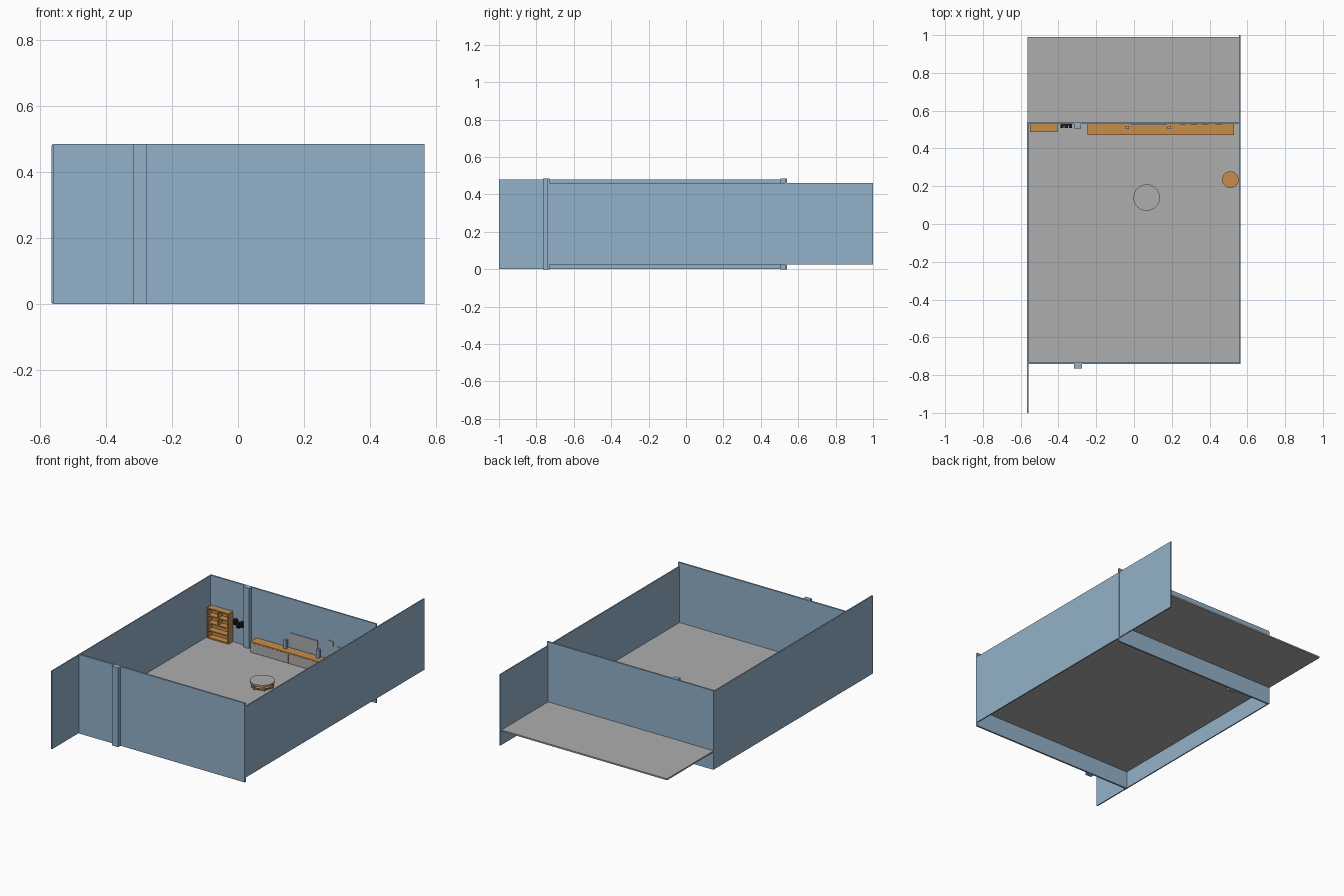
import bpy, bmesh, math
from mathutils import Matrix

if "Cube" in bpy.data.objects:
    bpy.data.objects.remove(bpy.data.objects["Cube"])


def mat(name, rgb):
    m = bpy.data.materials.new(name)
    m.diffuse_color = (*rgb, 1)
    m.use_nodes = True
    m.node_tree.nodes["Principled BSDF"].inputs["Base Color"].default_value = m.diffuse_color
    return m


WALL = mat("wall_blue", (0.29, 0.44, 0.58))
GREY = mat("floor_grey", (0.42, 0.42, 0.42))
WOOD = mat("wood", (0.57, 0.27, 0.07))
DARK = mat("dark", (0.01, 0.01, 0.012))


def finish(name, bm, material):
    me = bpy.data.meshes.new(name)
    bm.to_mesh(me)
    bm.free()
    me.materials.append(material)
    ob = bpy.data.objects.new(name, me)
    bpy.context.collection.objects.link(ob)
    return ob


def boxes(name, material, *spans):
    """One object from boxes given as (x0, x1, y0, y1, z0, z1)."""
    bm = bmesh.new()
    for x0, x1, y0, y1, z0, z1 in spans:
        m = Matrix.Translation(((x0 + x1) / 2, (y0 + y1) / 2, (z0 + z1) / 2))
        bmesh.ops.create_cube(bm, size=1, matrix=m @ Matrix.Diagonal((x1 - x0, y1 - y0, z1 - z0, 1)))
    return finish(name, bm, material)


def disc(name, material, x, y, z0, z1, r, sides=32):
    bm = bmesh.new()
    bmesh.ops.create_cone(bm, cap_ends=True, segments=sides, radius1=r, radius2=r, depth=z1 - z0,
                          matrix=Matrix.Translation((x, y, (z0 + z1) / 2)))
    ob = finish(name, bm, material)
    bpy.context.view_layer.objects.active = ob
    ob.select_set(True)
    bpy.ops.object.shade_smooth_by_angle()
    ob.select_set(False)
    return ob


def ring(name, x, y, z0, z1, r_in, r_out, n=32):
    bm = bmesh.new()
    loops = []
    for k in range(n):
        c, s = math.cos(math.tau * k / n), math.sin(math.tau * k / n)
        loops.append([bm.verts.new((x + r * c, y + r * s, z))
                      for r, z in ((r_in, z0), (r_out, z0), (r_out, z1), (r_in, z1))])
    for k in range(n):
        a, b = loops[k], loops[(k + 1) % n]
        for i in range(4):
            j = (i + 1) % 4
            bm.faces.new((a[i], b[i], b[j], a[j]))
    bmesh.ops.recalc_face_normals(bm, faces=bm.faces)
    return finish(name, bm, WOOD)


F = 0.117  # floor level

# Room shell: walls overshoot the room on alternate corners
boxes("floor", GREY, (-0.565, 0.562, -0.74, 0.99, 0.108, F))
boxes("left_wall", WALL, (-0.566, -0.559, -1, 0.54, 0.002, 0.48))
boxes("right_wall", WALL, (0.556, 0.563, -0.742, 1, 0.025, 0.46))
boxes("front_wall", WALL, (-0.562, 0.565, -0.742, -0.731, 0, 0.484))
boxes("back_wall", WALL, (-0.562, 0.565, 0.53, 0.54, 0, 0.484))
boxes("front_pillar", WALL, (-0.318, -0.276, -0.765, -0.741, 0, 0.485))
boxes("back_pillar", WALL, (-0.318, -0.28, 0.506, 0.531, 0, 0.485))

# Bookcase: frame, shelves, divider
x0, x1, y0, y1, top, t = -0.55, -0.405, 0.487, 0.53, 0.303, 0.007
shelves = [(x0, x1, y0, y1, z, z + t) for z in (F, F + 0.045, F + 0.09, F + 0.135, top - t)]
boxes("bookcase", WOOD, *shelves,
      (x0, x0 + t, y0, y1, F, top), (x1 - t, x1, y0, y1, F, top),
      (x0, x1, y1 - 0.004, y1, F, top), (-0.481, -0.474, y0, y1, F + 0.09, top))

# Dark wall rack with pegs
boxes("wall_rack", DARK, (-0.388, -0.328, 0.521, 0.53, 0.235, 0.25),
      *[(x, x + 0.018, 0.507, 0.53, z, z + 0.03) for x, z in ((-0.39, 0.235), (-0.368, 0.22), (-0.345, 0.23))])

# Low cabinet with three grey doors
boxes("cabinet", WOOD, (-0.245, 0.53, 0.473, 0.53, F, 0.178), (-0.245, 0.53, 0.47, 0.53, 0.176, 0.184))
w = 0.775 / 3
boxes("cabinet_doors", GREY, *[(-0.242 + i * w, -0.248 + (i + 1) * w, 0.471, 0.474, F + 0.004, 0.175)
                               for i in range(3)])

# Speakers, screen and wall pictures
for side, x in (("left", -0.035), ("right", 0.187)):
    boxes(side + "_speaker", WALL, (x - 0.009, x + 0.009, 0.502, 0.52, 0.184, 0.235))
boxes("wall_screen", GREY, (-0.013, 0.17, 0.525, 0.53, 0.2, 0.277))
boxes("wall_pictures", GREY, *[(x, x + 0.035, 0.526, 0.53, z, z + 0.03)
                               for x, z in ((0.24, 0.27), (0.3, 0.245), (0.36, 0.27), (0.43, 0.25))])

# Round coffee table
cx, cy = 0.067, 0.14
disc("table_top", GREY, cx, cy, 0.153, 0.157, 0.07)
ring("table_rim", cx, cy, 0.144, 0.153, 0.058, 0.068)
ring("table_lower_ring", cx, cy, 0.124, 0.131, 0.054, 0.064)
legs = []
for k in range(6):
    a = math.tau * k / 6 + 0.3
    lx, ly = cx + 0.06 * math.cos(a), cy + 0.06 * math.sin(a)
    legs.append((lx - 0.004, lx + 0.004, ly - 0.004, ly + 0.004, F, 0.15))
boxes("table_legs", WOOD, *legs)

# Small round side table by the right wall
sx, sy = 0.51, 0.235
disc("side_table_top", WOOD, sx, sy, 0.176, 0.183, 0.044)
disc("side_table_stem", WOOD, sx, sy, 0.122, 0.176, 0.007, 12)
disc("side_table_base", WOOD, sx, sy, F, 0.122, 0.028)
